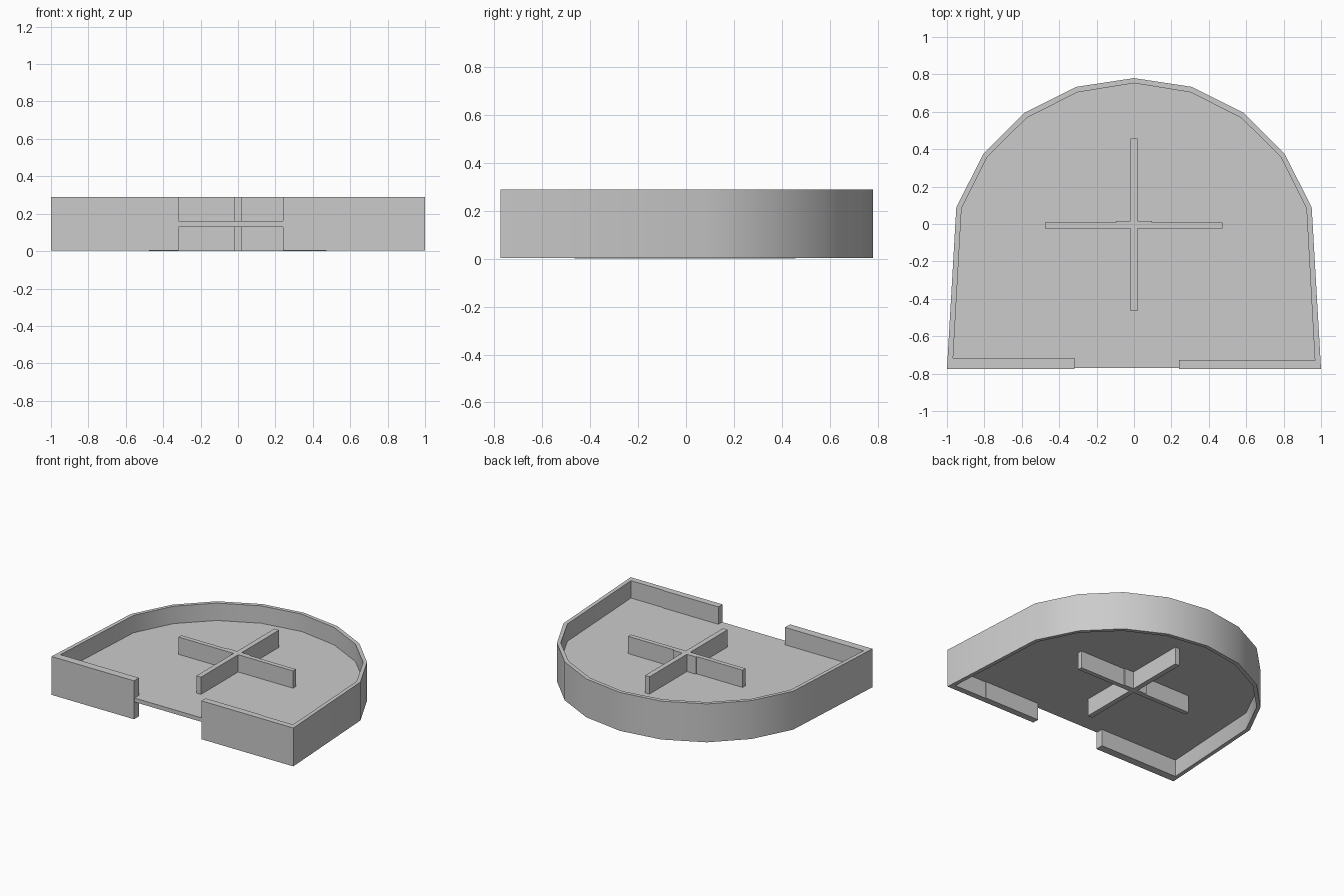
import bpy, bmesh

if "Cube" in bpy.data.objects:
    bpy.data.objects.remove(bpy.data.objects["Cube"])


def prism(name, pts, z0, z1, smooth=False):
    """Extrude a closed plan outline between two heights."""
    bm = bmesh.new()
    face = bm.faces.new([bm.verts.new((x, y, z0)) for x, y in pts])
    ext = bmesh.ops.extrude_face_region(bm, geom=[face])
    top = [v for v in ext["geom"] if isinstance(v, bmesh.types.BMVert)]
    bmesh.ops.translate(bm, verts=top, vec=(0, 0, z1 - z0))
    bmesh.ops.recalc_face_normals(bm, faces=bm.faces)
    me = bpy.data.meshes.new(name)
    bm.to_mesh(me)
    bm.free()
    ob = bpy.data.objects.new(name, me)
    bpy.context.collection.objects.link(ob)
    if smooth:
        bpy.ops.object.select_all(action='DESELECT')
        ob.select_set(True)
        bpy.context.view_layer.objects.active = ob
        bpy.ops.object.shade_smooth_by_angle(angle=0.5)
    return ob


def arch(half):
    """Mirror the right half of an arch, giving right-to-left order."""
    return half + [(-x, y) for x, y in reversed(half) if x > 0]


outer = arch([(0.95, 0.09), (0.805, 0.375), (0.588, 0.593),
              (0.31, 0.733), (0, 0.78)])
inner = arch([(0.922, 0.083), (0.785, 0.358), (0.573, 0.568),
              (0.302, 0.704), (0, 0.753)])

# perimeter wall with a doorway at the front
wall = ([(0.24, -0.775), (1, -0.775)] + outer
        + [(-1, -0.775), (-0.317, -0.775), (-0.317, -0.716), (-0.967, -0.716)]
        + inner[::-1] + [(0.967, -0.731), (0.70, -0.731), (0.70, -0.726), (0.24, -0.726)])
prism("perimeter_wall", wall, 0.003, 0.29, smooth=True)

# floor plate at mid height, its rim buried in the wall
mid = [((a[0] + b[0]) / 2, (a[1] + b[1]) / 2) for a, b in zip(outer, inner)]
prism("floor_plate", [(0.983, -0.77)] + mid + [(-0.983, -0.77)], 0.13, 0.16)

# crossed partitions passing through the floor, thickened behind the centre
w = 0.019
cross = [(-w, -0.465), (w, -0.465), (w, -0.025), (0.473, -0.025), (0.473, 0.009),
         (0.095, 0.009), (0.095, 0.017), (w, 0.017), (w, 0.458), (-w, 0.458),
         (-w, 0.017), (-0.095, 0.017), (-0.095, 0.009), (-0.475, 0.009),
         (-0.475, -0.025), (-w, -0.025)]
prism("cross_partition", cross, 0.0, 0.289)
